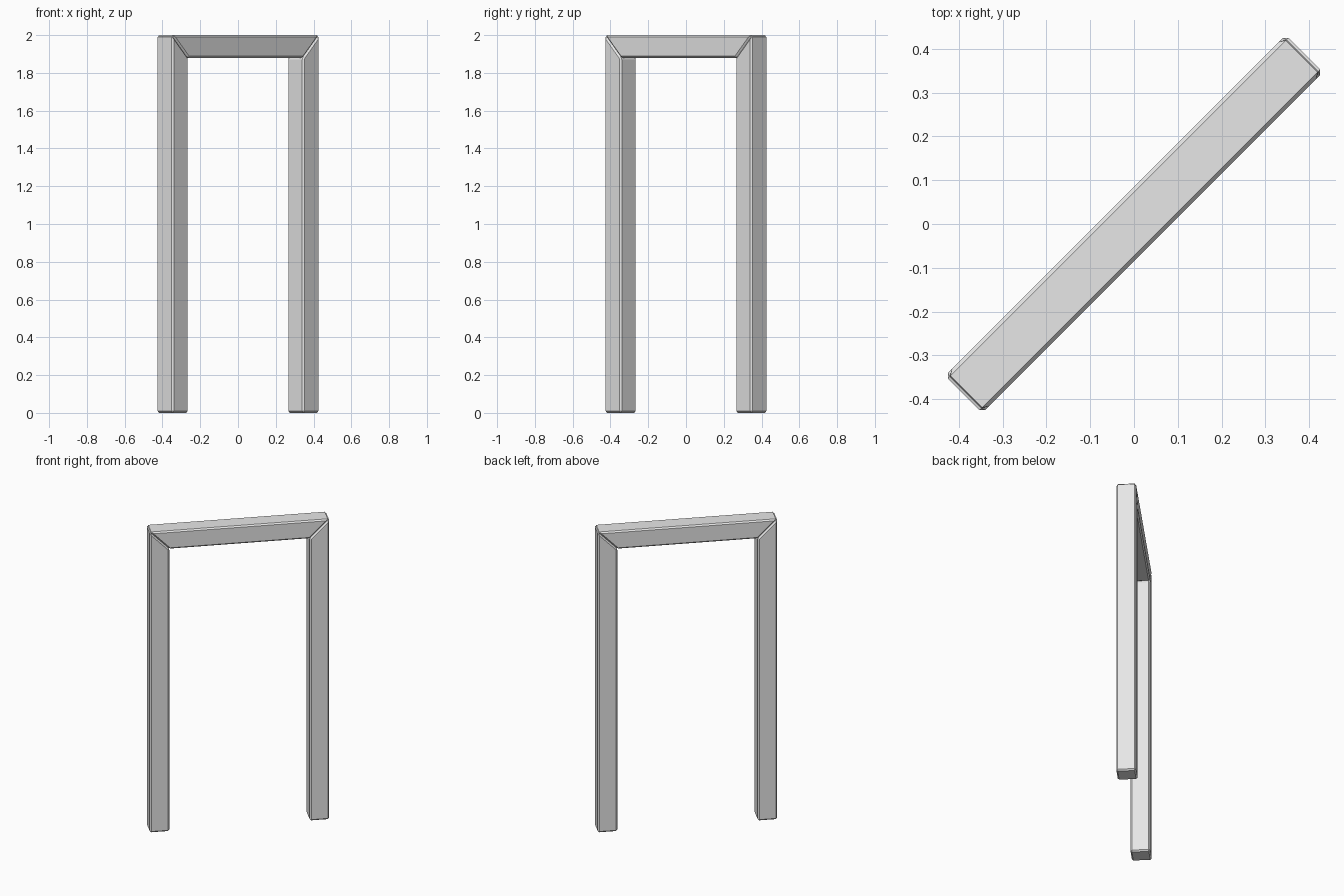
import bpy, bmesh, math
from mathutils import Matrix

if "Cube" in bpy.data.objects:
    bpy.data.objects.remove(bpy.data.objects["Cube"])

HALF_W, HALF_D, HEIGHT, T, BEVEL = 0.55, 0.06, 2.0, 0.12, 0.009

wood = bpy.data.materials.new("light grey")
wood.diffuse_color = (0.8, 0.8, 0.8, 1)
wood.use_nodes = True
wood.node_tree.nodes["Principled BSDF"].inputs["Base Color"].default_value = wood.diffuse_color


def board(name, outline):
    """Extrude an (x, z) outline through the depth, chamfer it, turn it 45 degrees."""
    bm = bmesh.new()
    face = bm.faces.new([bm.verts.new((x, -HALF_D, z)) for x, z in outline])
    ext = bmesh.ops.extrude_face_region(bm, geom=[face])
    moved = [g for g in ext["geom"] if isinstance(g, bmesh.types.BMVert)]
    bmesh.ops.translate(bm, verts=moved, vec=(0, 2 * HALF_D, 0))
    bmesh.ops.recalc_face_normals(bm, faces=bm.faces[:])
    bmesh.ops.bevel(bm, geom=bm.edges[:], offset=BEVEL, segments=1,
                    affect='EDGES', clamp_overlap=True)
    bmesh.ops.transform(bm, matrix=Matrix.Rotation(math.pi / 4, 4, 'Z'), verts=bm.verts[:])
    bmesh.ops.recalc_face_normals(bm, faces=bm.faces[:])
    mesh = bpy.data.meshes.new(name)
    bm.to_mesh(mesh)
    bm.free()
    mesh.materials.append(wood)
    obj = bpy.data.objects.new(name, mesh)
    bpy.context.collection.objects.link(obj)


inner, low = HALF_W - T, HEIGHT - T

# Two uprights with mitred tops
for side, s in (("left", -1), ("right", 1)):
    board(side + "_jamb", [(s * inner, 0), (s * HALF_W, 0),
                           (s * HALF_W, HEIGHT), (s * inner, low)])

# Mitred header across the top
board("header", [(-inner, low), (inner, low), (HALF_W, HEIGHT), (-HALF_W, HEIGHT)])
